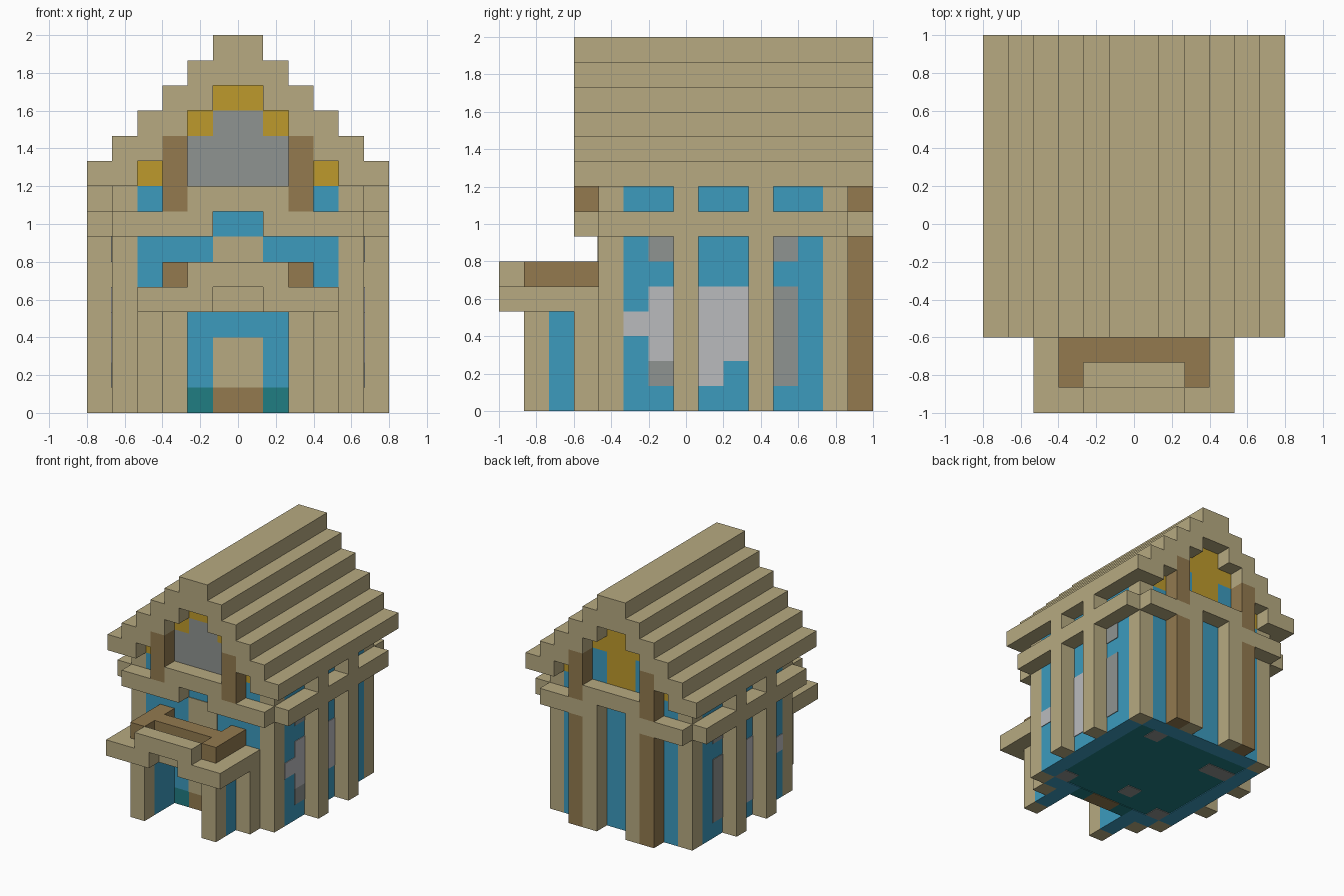
import bpy
import bmesh

old = bpy.data.objects.get("Cube")
if old:
    bpy.data.objects.remove(old, do_unlink=True)

U = 2 / 15      # edge of one block
T = 0.04        # plate thickness in blocks


def linear(c):
    c /= 255
    return c / 12.92 if c <= 0.04045 else ((c + 0.055) / 1.055) ** 2.4


def material(name, *rgb):
    m = bpy.data.materials.new(name)
    col = [linear(c) for c in rgb] + [1]
    m.diffuse_color = col
    m.use_nodes = True
    bsdf = next(n for n in m.node_tree.nodes if n.type == 'BSDF_PRINCIPLED')
    bsdf.inputs["Base Color"].default_value = col
    bsdf.inputs["Roughness"].default_value = 0.9
    return m


tan = material("tan timber", 183, 170, 129)
brown = material("brown log", 147, 122, 79)
blue = material("blue wall", 60, 155, 190)
silver = material("light pane", 186, 187, 190)
grey = material("grey stone", 143, 148, 145)
yellow = material("golden lining", 190, 154, 44)
teal = material("teal floor", 32, 125, 130)


def box(name, mat, x, y, z):
    """Box from block ranges: x from the centre, y from the front, z from the ground."""
    bm = bmesh.new()
    bmesh.ops.create_cube(bm, size=1)
    for v in bm.verts:
        for a, (lo, hi) in enumerate((x, y, z)):
            v.co[a] = U * (hi if v.co[a] > 0 else lo)
        v.co.y -= 1
    mesh = bpy.data.meshes.new(name)
    bm.to_mesh(mesh)
    bm.free()
    mesh.materials.append(mat)
    ob = bpy.data.objects.new(name, mesh)
    bpy.context.collection.objects.link(ob)
    return ob


def pair(name, mat, x, y, z):
    """The same box on both sides."""
    box("left_" + name, mat, x, y, z)
    box("right_" + name, mat, (-x[1], -x[0]), y, z)


# Stepped roof
for n in range(4):
    pair(f"roof_step_{n + 1}", tan, (4 - n, 6 - n), (3, 15), (9 + n, 10 + n))
box("roof_upper", tan, (-2, 2), (3, 15), (13, 14))
box("roof_ridge", tan, (-1, 1), (3, 15), (14, 15))

# Floor with stone spots underneath
box("floor", teal, (-4, 4), (5, 13), (T, 1))
for x, y, w in ((-1, 6, 1), (3, 5, 1), (2, 12, 1), (-4, 11, 2), (-4, 5, 1)):
    box("floor_stone", grey, (x, x + w), (y, y + 1), (0, T))

# Walls
pair("side_wall", blue, (4, 5), (5, 13), (0, 9))
box("back_wall", blue, (-4, 4), (13, 14), (0, 9))
box("front_wall", blue, (-4, 4), (4, 5), (1, 9))
pair("front_wall_base", blue, (2, 4), (4, 5), (0, 1))
pair("door_side_base", teal, (1, 2), (4, 5), (0, 1))
box("door_step", brown, (-1, 1), (4, 5), (0, 1))
box("door", tan, (-1, 1), (4 - T, 4), (1, 3))
box("front_center_panel", tan, (-1, 1), (4 - T, 4), (5, 7))

# Corner posts and side posts
for y in (4, 13):
    pair("corner_post", tan, (4, 5), (y, y + 1), (0, 9))
for y in (7, 10):
    pair("side_post_lower", tan, (5, 6), (y, y + 1), (0, 7))
    pair("side_post_upper", tan, (5, 6), (y, y + 1), (8, 9))

# Beams around the house, raised in the middle of each end
pair("side_beam", tan, (5, 6), (4, 14), (7, 8))
for name, y in (("front", 3), ("back", 14)):
    pair(name + "_beam", tan, (1, 5), (y, y + 1), (7, 8))
    box(name + "_beam_raised", tan, (-2, 2), (y, y + 1), (8, 9))
    pair(name + "_gable_log", brown, (2, 3), (y, y + 1), (8, 11))

# Back logs
pair("back_log", brown, (2, 3), (14, 15), (0, 7))
pair("back_inner_post", tan, (1, 2), (14, 15), (0, 7))

# Gable walls with golden lining under the roof
for name, y in (("front", 4), ("back", 13)):
    d = (y, y + 1)
    pair(name + "_lining_low", yellow, (3, 4), d, (9, 10))
    pair(name + "_lining_mid", yellow, (2, 3), d, (9, 11))
    pair(name + "_lining_high", yellow, (1, 2), d, (11, 12))
    box(name + "_lining_top", yellow, (-1, 1), d, (12, 13))
    pair(name + "_gable_side", grey if y == 4 else blue, (1, 2), d, (9, 11))
    box(name + "_gable_center", grey if y == 4 else yellow, (-1, 1), d, (9, 12))

# Window panes and stones on the side walls
for mat, y, z in ((silver, (5, 6), (3, 4)), (silver, (6, 7), (2, 5)),
                  (grey, (6, 7), (1, 2)), (grey, (6, 7), (6, 7)),
                  (silver, (8, 9), (1, 5)), (silver, (9, 10), (2, 5)),
                  (grey, (11, 12), (1, 5)), (grey, (11, 12), (6, 7))):
    pair("side_pane", mat, (5, 5 + T), y, z)

# Porch posts and walls
pair("porch_front_post", tan, (2, 3), (1, 2), (0, 4))
pair("porch_wall", blue, (2, 3), (2, 4), (0, 4))
pair("porch_back_post", tan, (3, 4), (3, 4), (0, 4))

# Porch roof
box("porch_ceiling", tan, (-3, 3), (1, 4), (4, 5))
pair("porch_side_beam", tan, (3, 4), (1, 4), (4, 5))
pair("porch_front_beam", tan, (1, 4), (0, 1), (4, 5))
box("porch_beam_raised", tan, (-2, 2), (0, 1), (5, 6))
pair("porch_rail", brown, (2, 3), (1, 4), (5, 6))
box("porch_cross_rail", brown, (-2, 2), (2, 3), (5, 6))
